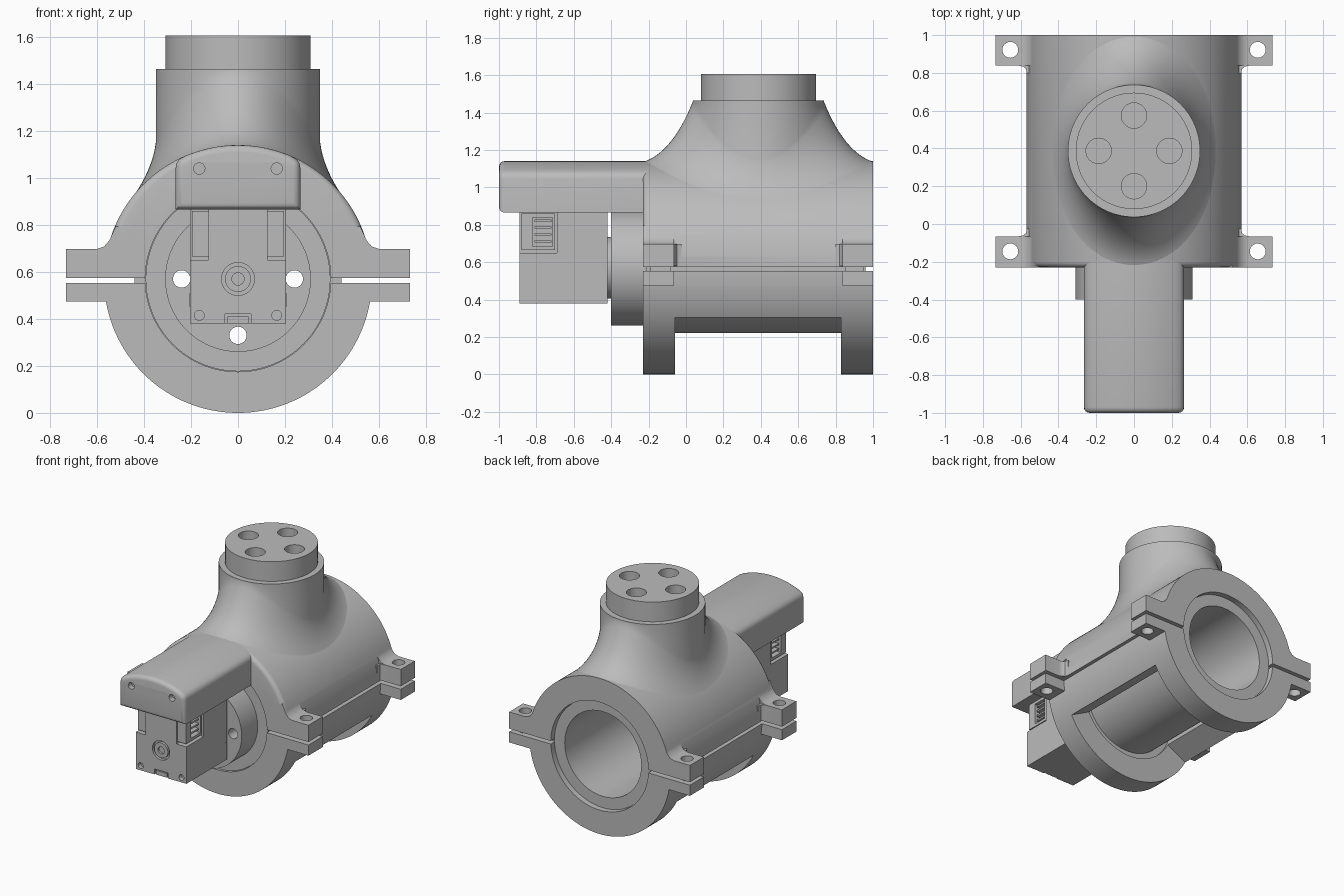
import bpy, bmesh
from math import sin, cos, pi, asin, sqrt

if "Cube" in bpy.data.objects:
    bpy.data.objects.remove(bpy.data.objects["Cube"])

GREY = bpy.data.materials.new("plain_grey")
GREY.use_nodes = True
COLOUR = (0.5, 0.5, 0.5, 1)
GREY.diffuse_color = COLOUR
for node in GREY.node_tree.nodes:
    if node.type == "BSDF_PRINCIPLED":
        node.inputs["Base Color"].default_value = COLOUR

AXIS = 0.57     # height of the main bore axis
R = 0.57        # outer radius of the clamp
BORE = 0.395
FRONT, BACK = -0.23, 1.0
NECK_Y = 0.387


def finish(name, bm):
    bmesh.ops.recalc_face_normals(bm, faces=bm.faces)
    mesh = bpy.data.meshes.new(name)
    bm.to_mesh(mesh)
    bm.free()
    mesh.materials.append(GREY)
    ob = bpy.data.objects.new(name, mesh)
    bpy.context.collection.objects.link(ob)
    return ob


def prism(name, pts, lo, hi, axis="y", soften=None):
    """Extrude a 2D outline along y or z; soften picks edges to round."""
    bm = bmesh.new()
    def put(a, b, h):
        return (a, h, b) if axis == "y" else (a, b, h)
    low = [bm.verts.new(put(a, b, lo)) for a, b in pts]
    high = [bm.verts.new(put(a, b, hi)) for a, b in pts]
    bm.faces.new(low)
    bm.faces.new(high)
    for i in range(len(pts)):
        bm.faces.new((low[i - 1], low[i], high[i], high[i - 1]))
    bmesh.ops.recalc_face_normals(bm, faces=bm.faces)
    if soften:
        edges = [e for e in bm.edges if all(soften(v.co) for v in e.verts)]
        bmesh.ops.bevel(bm, geom=edges, offset=0.03, segments=4, profile=0.5, affect="EDGES")
    return finish(name, bm)


def circle(r, a=0, b=AXIS, n=48):
    return [(a + r * cos(2 * pi * i / n), b + r * sin(2 * pi * i / n)) for i in range(n)]


def box(name, x0, x1, y0, y1, z0, z1):
    return prism(name, [(x0, z0), (x1, z0), (x1, z1), (x0, z1)], y0, y1)


def combine(ob, others, operation="DIFFERENCE"):
    for other in others:
        mod = ob.modifiers.new("combine", "BOOLEAN")
        mod.operation, mod.object, mod.solver = operation, other, "EXACT"
    bpy.context.view_layer.update()
    deps = bpy.context.evaluated_depsgraph_get()
    mesh = bpy.data.meshes.new_from_object(ob.evaluated_get(deps))
    ob.modifiers.clear()
    ob.data = mesh
    for other in others:
        bpy.data.objects.remove(other)


def lathe(name, profile, n=128):
    """Spin a closed (radius, y) profile about the bore axis."""
    bm = bmesh.new()
    rings = [[bm.verts.new((r * cos(2 * pi * i / n), y, AXIS + r * sin(2 * pi * i / n)))
              for i in range(n)] for r, y in profile]
    for a, b in zip(rings, rings[1:] + rings[:1]):
        for i in range(n):
            j = (i + 1) % n
            bm.faces.new((a[i], a[j], b[j], b[i]))
    return finish(name, bm)


def half_ring(plane, sign, n=64):
    def arc(r):
        a = asin((plane - AXIS) / r)
        sweep = sign * pi - 2 * a
        return [(r * cos(a + sweep * i / n), AXIS + r * sin(a + sweep * i / n))
                for i in range(n + 1)]
    return arc(R) + arc(BORE)[::-1]


EARS = [(FRONT, -0.065), (0.838, BACK)]


def ear_holes():
    return [prism("drill", circle(0.042, s * 0.655, y, 32), 0.3, 0.9, "z")
            for s in (-1, 1) for y in (-0.145, 0.922)]


def ears(outline):
    return [prism("ear", [(s * x, z) for x, z in outline], a, b)
            for s in (-1, 1) for a, b in EARS]


def ear_fillets():
    outline = [(0.52, -0.02), (0.61, -0.02), (0.61, 0), (0.588, 0.004), (0.573, 0.016),
               (0.567, 0.04), (0.52, 0.04)]
    return [prism("fillet", [(s * x, y + d * t) for x, t in outline], 0.58, 0.697, "z")
            for s in (-1, 1) for y, d in ((-0.065, 1), (0.838, -1))]


# Upper clamp half, front rim rounded
upper = prism("upper_clamp", half_ring(0.575, 1), FRONT, BACK,
              soften=lambda c: c.y < FRONT + 0.01 and sqrt(c.x**2 + (c.z - AXIS)**2) > R - 0.01)
combine(upper, ears([(0.45, 0.575), (0.732, 0.575), (0.732, 0.698), (0.6, 0.698),
                     (0.57, 0.708), (0.547, 0.735), (0.52, 0.795), (0.45, 0.78)]), "UNION")
combine(upper, ear_fillets(), "UNION")
combine(upper, ear_holes())

# Lower clamp half with a radially cut window between the two end rings
lower = prism("lower_clamp", half_ring(0.553, -1), FRONT, BACK)
combine(lower, ears([(0.45, 0.553), (0.732, 0.553), (0.732, 0.475), (0.45, 0.475)]), "UNION")
wedge = [(0, AXIS), (1.01, 0.04), (1.01, -0.3), (-1.01, -0.3), (-1.01, 0.04)]
combine(lower, ear_holes() + [prism("window", wedge, -0.06, 0.828)])

# Inner tube with retaining collars
tube = lathe("inner_tube", [
    (0.2, -0.215), (0.393, -0.215), (0.393, -0.19), (0.44, -0.19), (0.44, -0.08),
    (0.35, -0.08), (0.35, 0.85), (0.44, 0.85), (0.44, 0.95), (0.393, 0.95),
    (0.393, 0.96), (0.31, 0.96), (0.31, -0.15), (0.2, -0.15)])
flange = prism("front_flange", circle(0.31, n=96), -0.4, -0.2)


def flange_drills():
    return [prism("drill", circle(0.037, 0.24 * cos(k * pi / 2), AXIS + 0.24 * sin(k * pi / 2), 32),
                  -0.5, 0) for k in range(4)]


combine(flange, flange_drills())
combine(tube, flange_drills())

# Flared neck blending into the clamp
bm = bmesh.new()
N, STEPS = 96, 14
columns = []
for i in range(N):
    c, s = cos(2 * pi * i / N), sin(2 * pi * i / N)
    k = s * s
    top = (0.35 * c, 0.35 * s, 1.15 + 0.31 * k)
    foot = (0.46 * c, 0.612 * s, AXIS + sqrt((R - 0.003)**2 - (0.46 * c)**2))
    mid = (0.365 * c, (0.365 + 0.0925 * k) * s, 1.03 + 0.16 * k)
    column = []
    for j in range(STEPS + 1):
        t = j / STEPS
        p = [(1 - t)**2 * a + 2 * t * (1 - t) * m + t * t * b for a, m, b in zip(foot, mid, top)]
        column.append(bm.verts.new((p[0], p[1] + NECK_Y, p[2])))
    column.append(bm.verts.new((top[0], top[1] + NECK_Y, 1.463)))
    columns.append(column)
for a, b in zip(columns, columns[1:] + columns[:1]):
    for j in range(STEPS + 1):
        bm.faces.new((a[j], b[j], b[j + 1], a[j + 1]))
bm.faces.new([column[-1] for column in columns])
finish("flared_neck", bm)

# Top plug with four blind holes
plug = prism("top_plug", circle(0.308, 0, NECK_Y, 96), 1.45, 1.607, "z")
combine(plug, [prism("drill", circle(0.067, 0.187 * cos(k * pi / 2), NECK_Y + 0.187 * sin(k * pi / 2)),
                     1.48, 1.7, "z") for k in range(4)])

# Motor cover: arched bar with rounded shoulders and front rim
W, FILLET = 0.265, 0.045
CROWN = [0.22 - 0.44 * i / 16 for i in range(17)]
arch = [(x, AXIS + sqrt(R * R - x * x)) for x in CROWN]
shoulder = [(W - FILLET * (1 - cos(a)), 1.045 + FILLET * sin(a)) for a in (0, 0.35, 0.7, 1.05)]
outline = [(W, 0.865)] + shoulder + arch + [(-x, z) for x, z in shoulder[::-1]] + [(-W, 0.865)]
cover = prism("motor_cover", outline, -1, -0.19,
              soften=lambda c: c.y < -0.9 and (c.z > 0.9 or abs(c.x) > W - 0.001)
              and not c.z < 0.8)
combine(cover, [prism("drill", circle(0.024, s * 0.165, 1.04, 24), -1.1, -0.96) for s in (-1, 1)])

# Motor: rear block, lower front block and a narrow spine between sockets
box("motor_rear", -0.205, 0.205, -0.69, -0.42, 0.38, 0.87)
face = box("motor_front", -0.205, 0.205, -0.89, -0.69, 0.38, 0.65)
combine(face, [prism("drill", circle(0.021, s * 0.165, 0.415, 24), -1, -0.86) for s in (-1, 1)]
        + [prism("drill", circle(0.07), -1, -0.87), box("slot", -0.055, 0.055, -1, -0.875, 0.3, 0.42)])
box("motor_spine", -0.125, 0.125, -0.89, -0.68, 0.64, 0.87)
ring = prism("shaft_collar", circle(0.055), -0.89, -0.86)
combine(ring, [prism("drill", circle(0.026, n=24), -1, -0.875)])
box("slot_tab", -0.045, 0.045, -0.885, -0.87, 0.38, 0.41)
prism("motor_boss", circle(0.165), -0.43, -0.39)

# Side sockets with pins, and small rear catches
for s, side in ((1, "left"), (-1, "right")):
    def part(name, x0, x1, *rest):
        return box(side + name, min(s * x0, s * x1), max(s * x0, s * x1), *rest)
    socket = part("_socket", 0.12, 0.195, -0.88, -0.7, 0.665, 0.86)
    combine(socket, [part("_cut", 0.145, 0.25, -0.82, -0.715, 0.685, 0.84)])
    for k in range(4):
        z = 0.705 + 0.037 * k
        part(f"_pin_{k}", 0.14, 0.185, -0.81, -0.72, z, z + 0.012)
    part("_catch", 0.2, 0.207, -0.45, -0.42, 0.45, 0.51)

# Smooth round surfaces, keep hard edges
for ob in bpy.context.collection.objects:
    if ob.type == "MESH" and ob.data.materials and ob.data.materials[0] == GREY:
        bpy.ops.object.select_all(action="DESELECT")
        ob.select_set(True)
        bpy.context.view_layer.objects.active = ob
        bpy.ops.object.shade_smooth_by_angle(angle=0.6)
